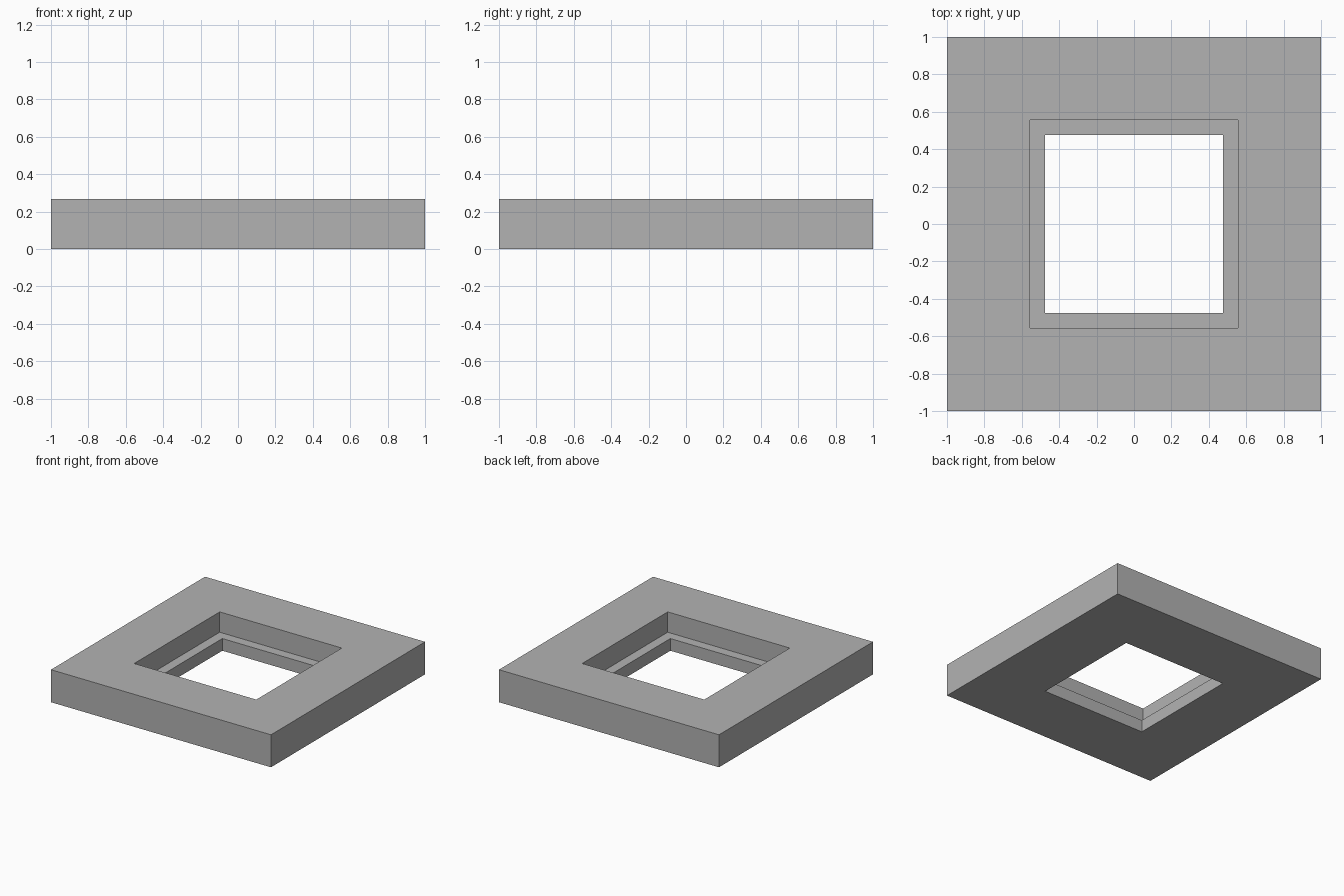
import bpy
import bmesh

cube = bpy.data.objects.get("Cube")
if cube:
    bpy.data.objects.remove(cube, do_unlink=True)

# Plain grey material
GREY = (0.448, 0.448, 0.448, 1.0)
grey = bpy.data.materials.new("plain_grey")
grey.use_nodes = True
grey.diffuse_color = GREY
grey.node_tree.nodes["Principled BSDF"].inputs["Base Color"].default_value = GREY

# Sizes
OUTER, POCKET, OPENING = 1.0, 0.555, 0.475   # half widths
HEIGHT, LEDGE = 0.267, 0.10                  # top of the frame, top of the lip


def square_ring(bm, half, z):
    """Four corners of a level square."""
    return [bm.verts.new((sx * half, sy * half, z))
            for sx, sy in ((-1, -1), (1, -1), (1, 1), (-1, 1))]


# Square frame with a stepped opening: one closed profile swept round the square
profile = [(OUTER, 0), (OUTER, HEIGHT), (POCKET, HEIGHT),
           (POCKET, LEDGE), (OPENING, LEDGE), (OPENING, 0)]
bm = bmesh.new()
rings = [square_ring(bm, half, z) for half, z in profile]
for a, b in zip(rings, rings[1:] + rings[:1]):
    for i in range(4):
        j = (i + 1) % 4
        bm.faces.new((a[i], a[j], b[j], b[i]))
bmesh.ops.recalc_face_normals(bm, faces=bm.faces)

mesh = bpy.data.meshes.new("stepped_square_frame")
bm.to_mesh(mesh)
bm.free()
mesh.materials.append(grey)
frame = bpy.data.objects.new("stepped_square_frame", mesh)
bpy.context.collection.objects.link(frame)
